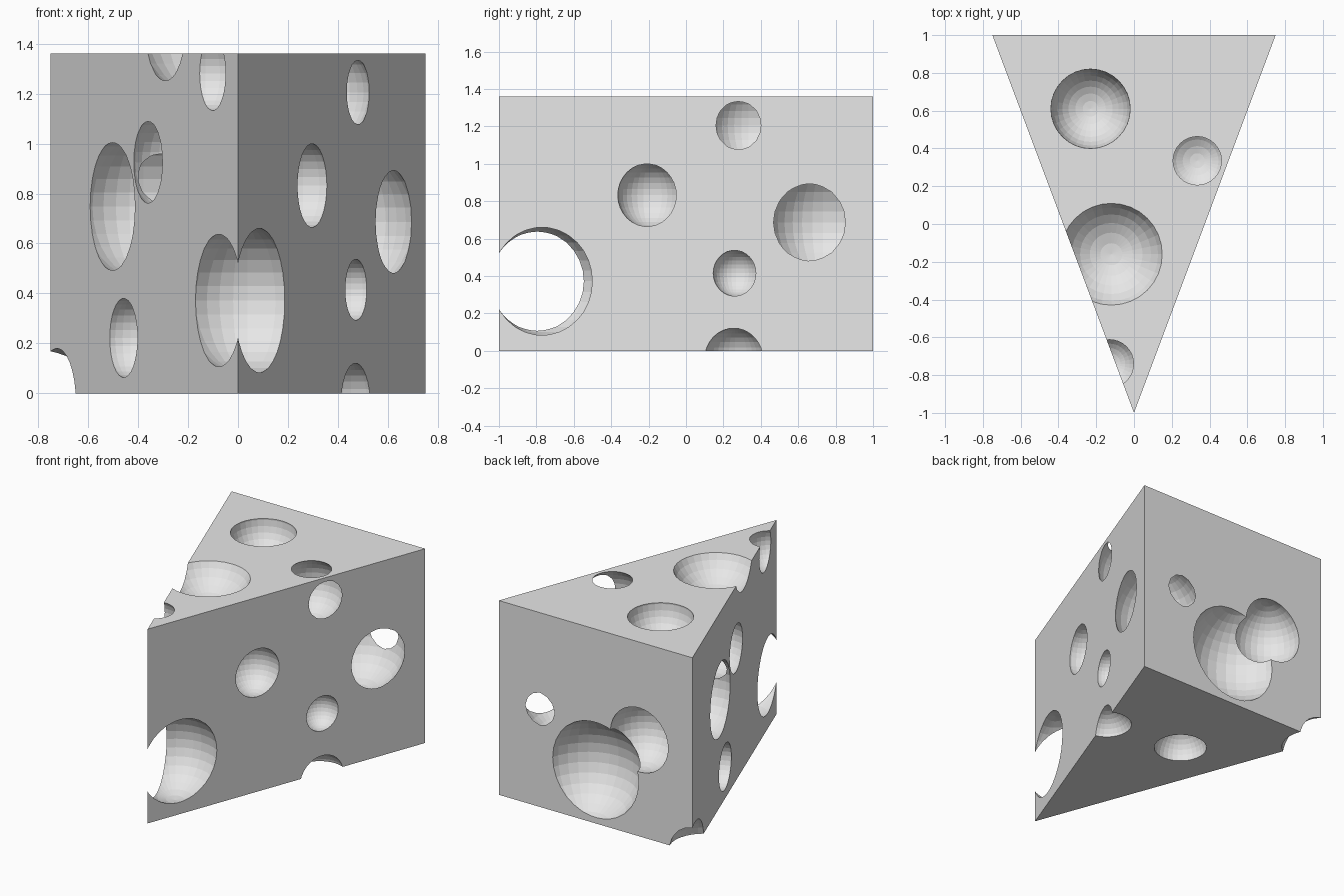
import bpy
import bmesh
from mathutils import Vector

old = bpy.data.objects.get("Cube")
if old:
    bpy.data.objects.remove(old, do_unlink=True)

HEIGHT = 1.36

# One plain grey for the whole block
grey = bpy.data.materials.new("light_grey")
grey.use_nodes = True
grey.diffuse_color = (0.8, 0.8, 0.8, 1)
grey.node_tree.nodes["Principled BSDF"].inputs["Base Color"].default_value = (0.8, 0.8, 0.8, 1)


def add_object(name, bm):
    mesh = bpy.data.meshes.new(name)
    bm.to_mesh(mesh)
    bm.free()
    mesh.materials.append(grey)
    obj = bpy.data.objects.new(name, mesh)
    bpy.context.collection.objects.link(obj)
    return obj


# Triangular wedge, extruded upwards with its tip at the front
bm = bmesh.new()
base = bm.faces.new([bm.verts.new(p) for p in ((0, -1, 0), (0.75, 1, 0), (-0.75, 1, 0))])
top = bmesh.ops.extrude_face_region(bm, geom=[base])["geom"]
bmesh.ops.translate(bm, vec=(0, 0, HEIGHT), verts=[v for v in top if isinstance(v, bmesh.types.BMVert)])
bmesh.ops.recalc_face_normals(bm, faces=bm.faces)
wedge = add_object("cheese_wedge", bm)

# Bubbles: centre and radius
bubbles = [
    ((0.038, -0.752, 0.372), 0.293),   # through the tip
    ((-0.13, -0.74, 1.28), 0.151),     # top near the tip
    ((-0.12, -0.16, 1.485), 0.298),    # large one on top
    ((-0.23, 0.61, 1.35), 0.211),      # top towards the back
    ((0.335, 0.335, 1.205), 0.202),    # top through to the +x side
    ((0.43, 0.732, 0.687), 0.291),     # +x side through to the back
    ((0.26, -0.195, 0.832), 0.172),    # +x side, middle
    ((0.452, 0.267, 0.415), 0.124),    # +x side, small
    ((0.452, 0.262, -0.047), 0.169),   # +x bottom edge
    ((-0.378, 0.385, 0.748), 0.289),   # -x side, large
    ((-0.236, 0.006, 0.925), 0.211),   # -x side, joined to the large one
    ((-0.43, 0.231, 0.222), 0.161),    # -x side, low
    ((-0.778, 0.913, -0.037), 0.225),  # bottom back corner
    ((0, 1.09, 0.375), 0.346),         # back, large
    ((-0.338, 0.95, 0.675), 0.23),     # back, overlapping
    ((-0.109, 0.339, 0.01), 0.171),    # underside
]

# Carve the bubbles out one after another
bpy.context.view_layer.objects.active = wedge
for centre, radius in bubbles:
    bm = bmesh.new()
    bmesh.ops.create_uvsphere(bm, u_segments=32, v_segments=16, radius=radius)
    bmesh.ops.translate(bm, vec=Vector(centre), verts=bm.verts)
    cutter = add_object("bubble_cutter", bm)
    cutter.hide_render = True
    cut = wedge.modifiers.new("bubble", "BOOLEAN")
    cut.operation = "DIFFERENCE"
    cut.solver = "EXACT"
    cut.object = cutter
    bpy.ops.object.modifier_apply(modifier=cut.name)
    bpy.data.objects.remove(cutter, do_unlink=True)
